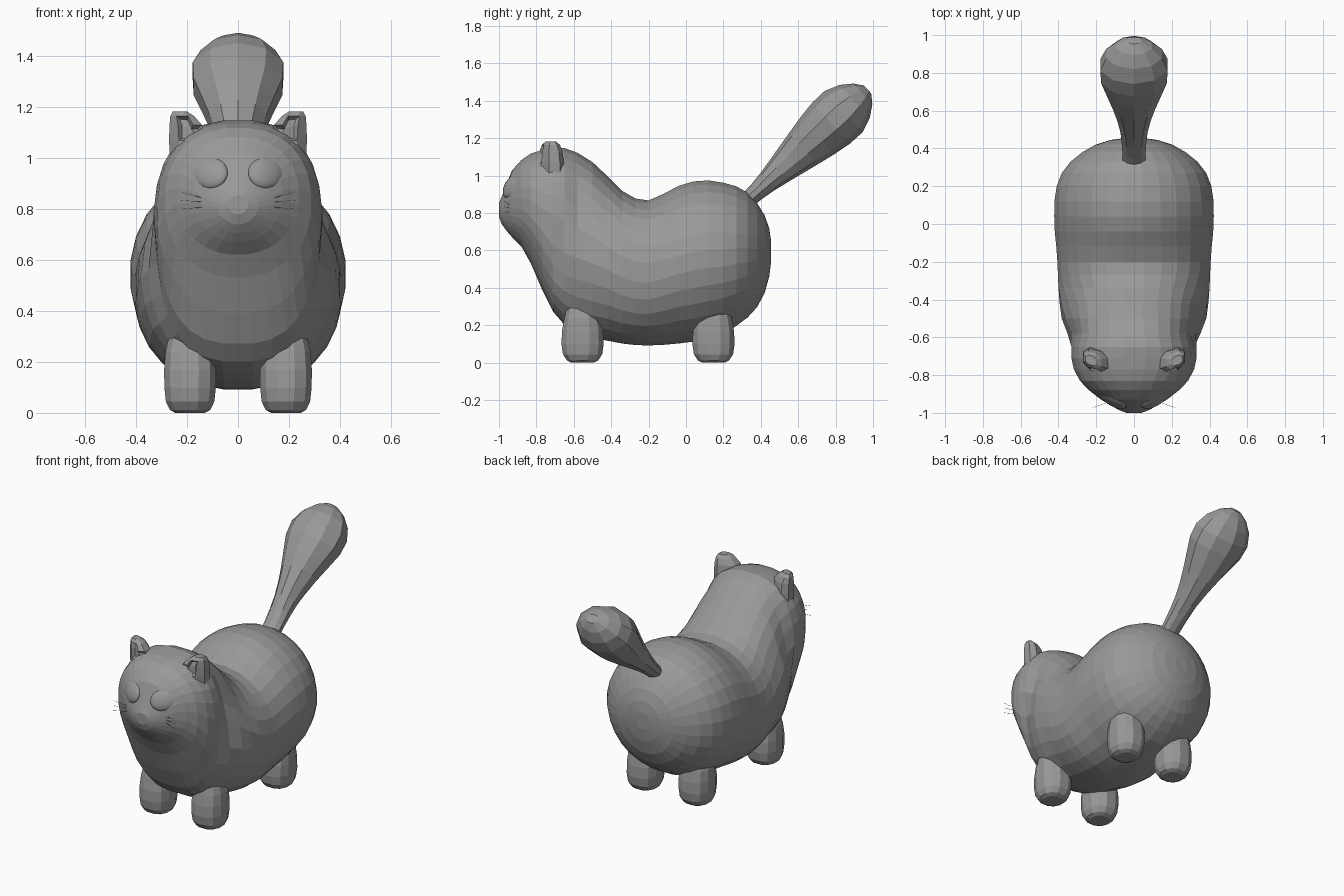
import bpy, bmesh, math
from mathutils import Vector

if "Cube" in bpy.data.objects:
    bpy.data.objects.remove(bpy.data.objects["Cube"])

grey = bpy.data.materials.new("soft grey")
grey.diffuse_color = (0.32, 0.32, 0.32, 1)
grey.use_nodes = True
grey.node_tree.nodes["Principled BSDF"].inputs["Base Color"].default_value = grey.diffuse_color


def finish(name, bm, smooth=False):
    bmesh.ops.recalc_face_normals(bm, faces=bm.faces)
    me = bpy.data.meshes.new(name)
    bm.to_mesh(me)
    bm.free()
    me.materials.append(grey)
    for p in me.polygons:
        p.use_smooth = smooth
    ob = bpy.data.objects.new(name, me)
    bpy.context.collection.objects.link(ob)
    return ob


def loft(name, rings):
    """Skin a list of equally sized point rings and close both ends."""
    bm = bmesh.new()
    loops = [[bm.verts.new(p) for p in r] for r in rings]
    n = len(loops[0])
    for a, b in zip(loops, loops[1:]):
        for i in range(n):
            j = (i + 1) % n
            bm.faces.new((a[i], a[j], b[j], b[i]))
    bm.faces.new(loops[0])
    bm.faces.new(loops[-1])
    return finish(name, bm)


def oval(c, u, v, n, p=2.0):
    """Superellipse ring around c with half axes u and v."""
    pts = []
    for i in range(n):
        t = 2 * math.pi * (i + 0.5) / n
        cu, sv = math.cos(t), math.sin(t)
        pts.append(Vector(c) + Vector(u) * math.copysign(abs(cu) ** (2 / p), cu)
                   + Vector(v) * math.copysign(abs(sv) ** (2 / p), sv))
    return pts


def step(a, b, x):
    t = min(1, max(0, (x - a) / (b - a)))
    return t * t * (3 - 2 * t)


def shape(p):
    """Narrow the nape behind the head and the chest below it."""
    nape = step(-.68, -.55, p.y) * (1 - step(-.42, -.22, p.y))
    chest = 1 - step(-.68, -.55, p.y)
    p.x *= 1 - .14 * nape * step(.55, .85, p.z)
    p.x *= 1 - .08 * chest * (1 - step(.5, .75, p.z))
    return p


# Body and head: slices along y (y, top, bottom, half width, squareness)
slices = [
    (-1.0, .855, .78, .04, 2), (-.985, .89, .74, .08, 2), (-.96, .955, .705, .125, 2),
    (-.93, 1.03, .67, .175, 2.1), (-.88, 1.085, .62, .24, 2.2), (-.83, 1.12, .53, .288, 2.3),
    (-.77, 1.138, .39, .32, 2.4), (-.71, 1.145, .27, .333, 2.6), (-.65, 1.15, .2, .338, 2.6),
    (-.58, 1.125, .16, .357, 2.5), (-.5, 1.075, .13, .385, 2.3), (-.42, 1.0, .115, .396, 2.2),
    (-.34, .92, .10, .402, 2.2), (-.27, .88, .092, .405, 2.2), (-.2, .87, .09, .408, 2.2),
    (-.12, .905, .093, .414, 2.1), (-.04, .948, .1, .422, 2), (.04, .972, .11, .425, 2),
    (.12, .977, .13, .424, 2), (.2, .965, .155, .412, 2), (.27, .945, .195, .385, 2),
    (.33, .91, .24, .338, 2), (.38, .855, .295, .275, 2), (.42, .79, .37, .205, 2),
    (.445, .72, .46, .125, 2), (.455, .65, .54, .05, 2)]
loft("body", [[shape(q) for q in oval((0, y, (t + b) / 2), (w, 0, 0), (0, 0, (t - b) / 2), 28, p)]
              for y, t, b, w, p in slices])

# Tail: club shape along a tilted axis (distance, half width, half thickness)
axis = Vector((0, .735, .678)).normalized()
side = Vector((0, -axis.z, axis.y))
tail = [(-.04, .062, .043), (.04, .064, .048), (.12, .068, .06), (.2, .075, .076),
        (.29, .092, .095), (.38, .117, .114), (.48, .15, .134), (.58, .183, .149),
        (.67, .187, .15), (.75, .155, .12), (.81, .1, .075), (.845, .04, .028)]
loft("tail", [oval(Vector((0, .35, .888)) + axis * d, (w, 0, 0), side * h, 10)
              for d, w, h in tail])

# Legs: short rounded stumps (height, half width, half depth)
leg = [(0, .06, .062), (.012, .082, .086), (.045, .098, .108), (.1, .104, .116),
       (.17, .105, .113), (.24, .1, .1), (.32, .08, .08)]


def whisker(name, a, b):
    d = Vector(b) - Vector(a)
    u = d.cross(Vector((0, 0, 1))).normalized() * .0015
    v = d.cross(u).normalized() * .0015
    loft(name, [oval(a, u, v, 4), oval(b, u * .5, v * .5, 4)])


for s, tag in ((-1, "left"), (1, "right")):
    for y, where in ((-.553, "front"), (.147, "rear")):
        loft(f"{where}_leg_{tag}",
             [oval((s * .188, y, z), (rx, 0, 0), (0, ry, 0), 12, 2.4) for z, rx, ry in leg])

    # Ear: leaning rounded stub with a hollow front
    ear = [(.19, 1.0, .082, .064), (.196, 1.07, .08, .064), (.205, 1.13, .068, .058),
           (.219, 1.165, .05, .045), (.228, 1.183, .03, .026)]
    ob = loft(f"ear_{tag}", [oval((s * x, -.722, z), (rx, s * .25 * rx, 0),
                                  (0, ry, 0), 8, 2.4) for x, z, rx, ry in ear])
    bm = bmesh.new()
    bm.from_mesh(ob.data)
    bm.normal_update()
    front = [f for f in bm.faces if f.normal.y < -.75 and f.calc_center_median().z > 1.05]
    bmesh.ops.inset_region(bm, faces=front, thickness=.012, depth=-.02)
    bm.to_mesh(ob.data)
    bm.free()

    # Eye: smooth flattened ball, leaning back with the face
    bm = bmesh.new()
    bmesh.ops.create_uvsphere(bm, u_segments=24, v_segments=16, radius=1)
    for v in bm.verts:
        v.co = Vector((v.co.x * .07, v.co.y * .034, v.co.z * .064))
        v.co.y += s * v.co.x * .45 + v.co.z * .35
        v.co += Vector((s * .11, -.928, .943))
    finish(f"eye_{tag}", bm, True)

    # Whiskers
    for i, (z0, z1) in enumerate(((.835, .868), (.825, .835), (.81, .80))):
        whisker(f"whisker_{tag}_{i}", (s * .11, -.935, z0), (s * .225, -.975, z1))
